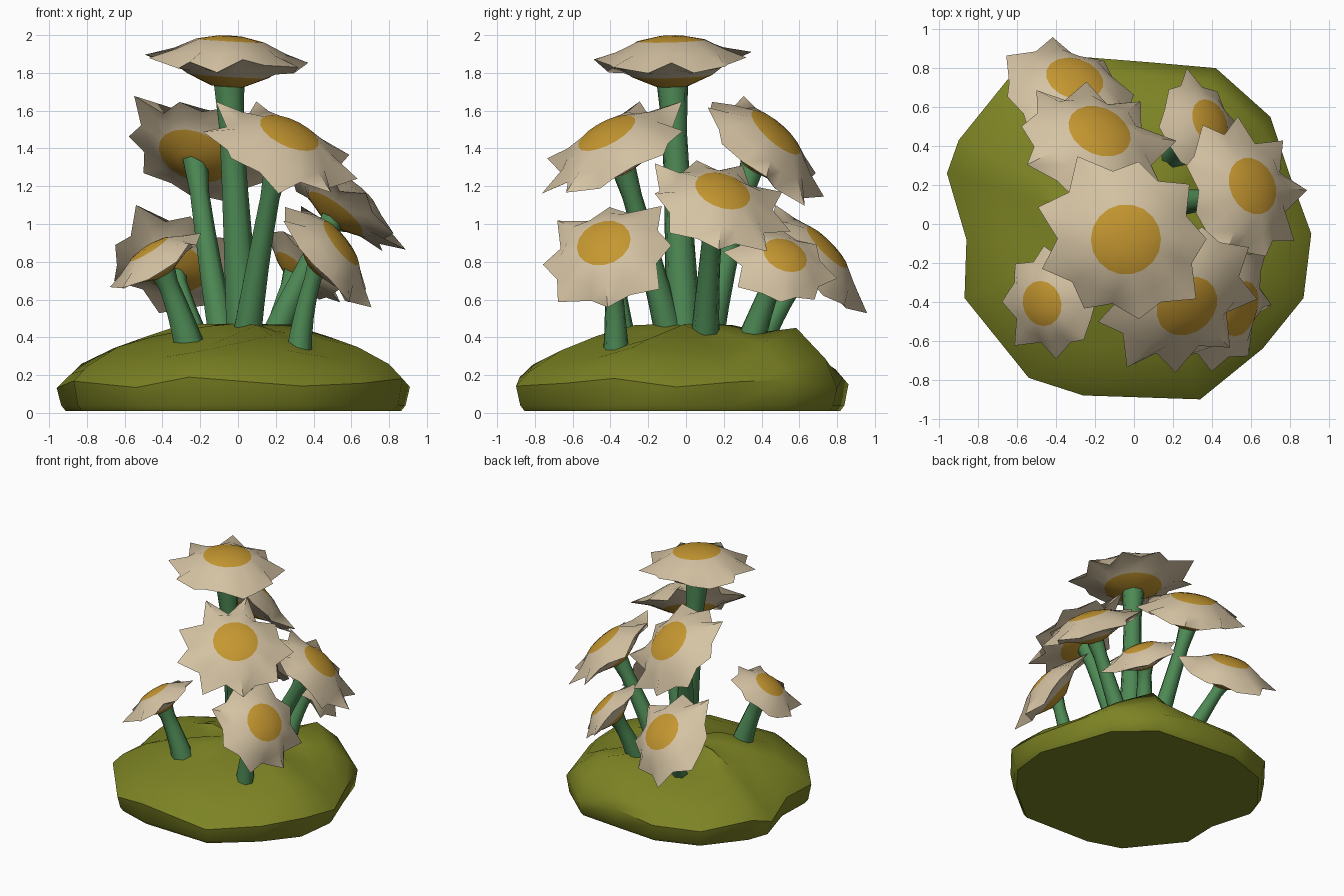
import bpy, bmesh, math, random
from mathutils import Vector

if "Cube" in bpy.data.objects:
    bpy.data.objects.remove(bpy.data.objects["Cube"])

random.seed(4)

def material(name, rgb):
    m = bpy.data.materials.new(name)
    m.diffuse_color = (*rgb, 1)
    m.use_nodes = True
    m.node_tree.nodes["Principled BSDF"].inputs["Base Color"].default_value = m.diffuse_color
    return m

MOSS = material("moss green", (0.20, 0.225, 0.017))
STEM = material("stem green", (0.075, 0.25, 0.09))
PETAL = material("cream petal", (0.67, 0.55, 0.37))
YELLOW = material("pollen yellow", (0.56, 0.31, 0.03))

def loft(name, rings, mats, bands=None, angle=40):
    """Skin a list of equal-sized point rings; bands gives a material per band (caps included)."""
    bm = bmesh.new()
    vr = [[bm.verts.new(p) for p in ring] for ring in rings]
    n = len(rings[0])
    bands = bands or [0] * (len(rings) + 1)
    bm.faces.new(vr[0][::-1]).material_index = bands[0]
    for i in range(len(vr) - 1):
        for k in range(n):
            j = (k + 1) % n
            f = bm.faces.new((vr[i][k], vr[i][j], vr[i + 1][j], vr[i + 1][k]))
            f.material_index = bands[i + 1]
    bm.faces.new(vr[-1]).material_index = bands[-1]
    bmesh.ops.recalc_face_normals(bm, faces=bm.faces)
    for f in bm.faces:
        f.smooth = True
    me = bpy.data.meshes.new(name)
    bm.to_mesh(me)
    bm.free()
    for m in mats:
        me.materials.append(m)
    me.set_sharp_from_angle(angle=math.radians(angle))
    ob = bpy.data.objects.new(name, me)
    bpy.context.collection.objects.link(ob)
    return ob

def frame(d):
    """Two axes perpendicular to direction d."""
    d = d.normalized()
    ref = Vector((0, 1, 0)) if abs(d.y) < 0.9 else Vector((1, 0, 0))
    u = ref.cross(d).normalized()
    return u, d.cross(u)

# Mossy mound: irregular outline scaled through a domed profile
outline = [(0.91, -0.05), (0.80, 0.25), (0.70, 0.55), (0.42, 0.80), (0.08, 0.83),
           (-0.3, 0.86), (-0.65, 0.74), (-0.90, 0.43), (-0.96, 0.26), (-0.86, -0.08),
           (-0.87, -0.38), (-0.54, -0.79), (-0.26, -0.88), (0.34, -0.90), (0.66, -0.64), (0.87, -0.38)]
rings = []
for z, s in [(0.01, 0.95), (0.04, 0.975), (0.16, 1.0), (0.23, 0.92), (0.32, 0.73), (0.38, 0.52), (0.44, 0.3), (0.47, 0.1)]:
    ring = []
    for k, (x, y) in enumerate(outline):
        p = Vector((x * s, y * s, z))
        if 0.1 < z < 0.46:  # gentle lumps
            p.z += 0.03 * math.sin(k * 2.4 + s * 4)
        if z > 0.2:  # raised lump at the back right
            p.z += 0.17 * max(0, 1 - math.hypot(p.x - 0.34, p.y - 0.6) / 0.3)
        ring.append(p)
    rings.append(ring)
loft("mossy_mound", rings, [MOSS], angle=50)

def flower(name, top, normal, R, base, r0=0.075, petals=9, droop=0.37):
    """Daisy head whose disc centre is at top, and the stem from base up to it."""
    top, n, base = Vector(top), Vector(normal).normalized(), Vector(base)
    u, v = frame(n)
    seg = petals * 2
    tips = [random.uniform(0.92, 1.16) if k % 2 == 0 else random.uniform(0.78, 0.88) for k in range(seg)]
    bend = [random.uniform(-0.08, 0.08) for k in range(seg)]
    # profile: radius, height, how strongly the petal outline shapes it
    prof = [(0.2, -0.62, 0), (0.50, -0.49, 0), (0.66, -0.42, 0.4), (1.0, -droop, 1),
            (0.70, -0.21, 0.3), (0.42, -0.055, 0), (0.15, 0.0, 0)]
    rings = []
    for r, h, w in prof:
        ring = []
        for k in range(seg):
            a = 2 * math.pi * k / seg
            rr = R * r * (1 + w * (tips[k] - 1))
            hh = R * (h + w * bend[k] + (0.05 * w if k % 2 == 0 else 0))
            ring.append(top + u * rr * math.cos(a) + v * rr * math.sin(a) + n * hh)
        rings.append(ring)
    loft(name + "_head", rings, [YELLOW, PETAL], [0, 0, 1, 1, 1, 1, 0, 0], 60)
    # stem: quadratic curve bending into the head
    end = top - n * R * 0.5
    mid = (base + end) / 2 - n * R * 0.12
    mid.z += 0.03
    rings = []
    for i in range(6):
        t = i / 5
        p = base * (1 - t) ** 2 + mid * 2 * t * (1 - t) + end * t * t
        d = (mid - base) * (1 - t) + (end - mid) * t
        a, b = frame(d)
        r = r0 * (1 - 0.35 * math.sin(t * math.pi / 2))
        if i == 5:
            r *= 1.35
        rings.append([p + (a * math.cos(q) + b * math.sin(q)) * r
                      for q in (math.tau * k / 7 for k in range(7))])
    loft(name + "_stem", rings, [STEM], angle=60)

# Flowers: disc centre, facing direction, radius, stem base
flower("top_flower", (-0.04, -0.08, 1.995), (0.06, -0.03, 1), 0.43, (0.03, -0.01, 0.38), 0.10, 9, 0.37)
flower("back_upper_flower", (-0.17, 0.49, 1.50), (0.30, 0.62, 0.7), 0.40, (-0.08, 0.12, 0.38), 0.08, 9, 0.38)
flower("back_left_low_flower", (-0.30, 0.76, 0.89), (0.22, 0.70, 0.68), 0.36, (-0.2, 0.38, 0.34), 0.07, 8, 0.40)
flower("back_right_low_flower", (0.40, 0.53, 0.845), (0.64, 0.30, 0.66), 0.29, (0.2, 0.34, 0.36), 0.08, 8, 0.33)
flower("right_flower", (0.62, 0.20, 1.19), (0.58, 0.27, 0.75), 0.36, (0.17, 0.1, 0.36), 0.08)
flower("front_upper_flower", (0.28, -0.43, 1.50), (0.36, -0.42, 0.8), 0.40, (0.04, -0.08, 0.38), 0.08)
flower("front_right_low_flower", (0.56, -0.44, 0.91), (0.78, -0.25, 0.60), 0.35, (0.32, -0.37, 0.32), 0.07, 8, 0.40)
flower("front_left_low_flower", (-0.48, -0.41, 0.88), (-0.50, -0.14, 0.8), 0.28, (-0.26, -0.34, 0.35), 0.085, 8)
